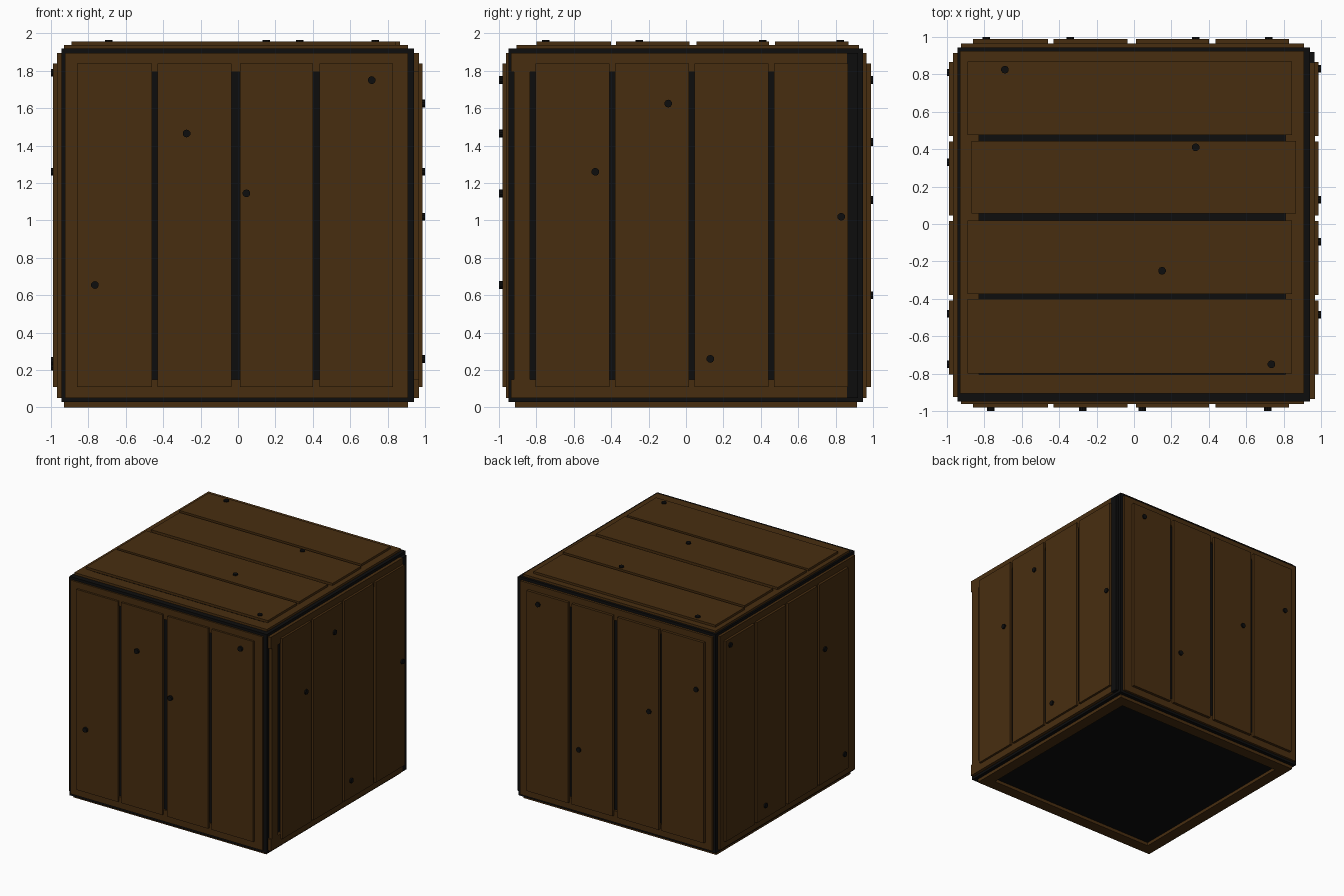
import bpy, bmesh
from mathutils import Matrix, Vector

if "Cube" in bpy.data.objects:
    bpy.data.objects.remove(bpy.data.objects["Cube"])


def material(name, rgb):
    m = bpy.data.materials.new(name)
    m.diffuse_color = (*rgb, 1)
    m.use_nodes = True
    m.node_tree.nodes["Principled BSDF"].inputs["Base Color"].default_value = m.diffuse_color
    return m


WOOD = material("brown wood", (0.064, 0.0265, 0.005))
DARK = material("near black", (0.0042, 0.0042, 0.0042))


def finish(name, bm, mat):
    me = bpy.data.meshes.new(name)
    bm.to_mesh(me)
    bm.free()
    me.materials.append(mat)
    ob = bpy.data.objects.new(name, me)
    bpy.context.collection.objects.link(ob)
    return ob


def box(name, lo, hi, mat):
    lo, hi = Vector(lo), Vector(hi)
    lo, hi = Vector(map(min, lo, hi)), Vector(map(max, lo, hi))
    bm = bmesh.new()
    mtx = Matrix.Translation((lo + hi) / 2) @ Matrix.Diagonal((*(hi - lo), 1))
    bmesh.ops.create_cube(bm, size=1, matrix=mtx)
    return finish(name, bm, mat)


def place(axis, depth, u, v):
    """Point on a side: depth along axis, u and v along the other two axes."""
    p = [u, v]
    p.insert(axis, depth)
    return p


def slab(name, axis, d0, d1, u0, u1, v0, v1, mat=WOOD):
    return box(name, place(axis, d0, u0, v0), place(axis, d1, u1, v1), mat)


def frame(side, axis, d0, d1, u0, u1, v0, v1, w=0.10, u_in=0.0, last=WOOD):
    # two rails running full width, two stiles between them
    slab(side + "_lower_rail", axis, d0, d1, u0, u1, v0, v0 + w)
    slab(side + "_upper_rail", axis, d0, d1, u0, u1, v1 - w, v1)
    slab(side + "_first_stile", axis, d0, d1, u0 + u_in, u0 + w, v0 + w, v1 - w)
    slab(side + "_second_stile", axis, d0, d1, u1 - w, u1, v0 + w, v1 - w, last)


def knot(name, axis, d0, d1, u, v):
    # short dark peg standing out of a plank
    bm = bmesh.new()
    bmesh.ops.create_cone(bm, cap_ends=True, segments=10, radius1=0.021,
                          radius2=0.021, depth=abs(d1 - d0))
    normal = Vector(place(axis, 1, 0, 0))
    rot = normal.to_track_quat('Z', 'Y').to_matrix().to_4x4()
    centre = Vector(place(axis, (d0 + d1) / 2, u, v))
    bmesh.ops.transform(bm, matrix=Matrix.Translation(centre) @ rot, verts=bm.verts)
    finish(name, bm, DARK)


# dark inner body
box("inner_core", (-0.945, -0.95, 0.028), (0.94, 0.945, 1.918), DARK)

# upright sides: axis, core depth, frame depth, plank depth, knot depth, frame range
X_PLANKS = [(-0.86, -0.46), (-0.43, -0.035), (0.01, 0.40), (0.435, 0.83)]
Y_PLANKS = [(-0.805, -0.41), (-0.38, 0.015), (0.045, 0.44), (0.47, 0.865)]
SIDES = {
    "front": (1, -0.94, -0.963, -0.98, -1.0, -0.925, 0.91, X_PLANKS,
              [(-0.765, 0.655), (-0.275, 1.465), (0.045, 1.145), (0.715, 1.75)]),
    "back": (1, 0.935, 0.965, 0.988, 1.0, -0.925, 0.91, X_PLANKS,
             [(-0.79, 1.42), (-0.34, 1.11), (0.33, 0.60), (0.72, 1.75)]),
    "left": (0, -0.935, -0.967, -0.988, -1.0, -0.925, 0.915, Y_PLANKS,
             [(-0.75, 0.25), (-0.48, 1.26), (0.33, 0.22), (0.81, 1.79)]),
    "right": (0, 0.93, 0.968, 0.987, 1.0, -0.935, 0.86, Y_PLANKS,
              [(-0.485, 1.26), (-0.095, 1.625), (0.13, 0.26), (0.83, 1.02)]),
}
for side, (axis, d0, d1, d2, d3, u0, u1, planks, knots) in SIDES.items():
    inset = 0.015 if side == "right" else 0
    frame(side, axis, d0, d1, u0, u1, 0.05, 1.895, u_in=inset)
    for i, ((a, b), (ku, kv)) in enumerate(zip(planks, knots)):
        slab(f"{side}_plank_{i}", axis, d1 - 0.002 * (1 if d1 > 0 else -1), d2, a, b, 0.11, 1.84)
        knot(f"{side}_knot_{i}", axis, d1, d3, ku, kv)

# dark corner stile on the back edge of the right side
slab("right_corner_stile", 0, 0.93, 0.966, 0.86, 0.92, 0.05, 1.895, DARK)

# top frame, planks along x, knots
frame("top", 2, 1.91, 1.937, -0.93, 0.91, -0.905, 0.925)
TOP = [(-0.80, -0.40, 0), (-0.375, 0.02, 0), (0.055, 0.445, 0.02), (0.475, 0.87, 0)]
TOP_KNOTS = [(0.735, -0.75), (0.15, -0.25), (0.33, 0.41), (-0.69, 0.825)]
for i, ((a, b, shift), (ku, kv)) in enumerate(zip(TOP, TOP_KNOTS)):
    slab(f"top_plank_{i}", 2, 1.935, 1.956, -0.89 + shift, 0.845 + shift, a, b)
    knot(f"top_knot_{i}", 2, 1.94, 1.966, ku, kv)

# bottom frame, open in the middle
frame("bottom", 2, 0.0, 0.04, -0.93, 0.91, -0.915, 0.915)
